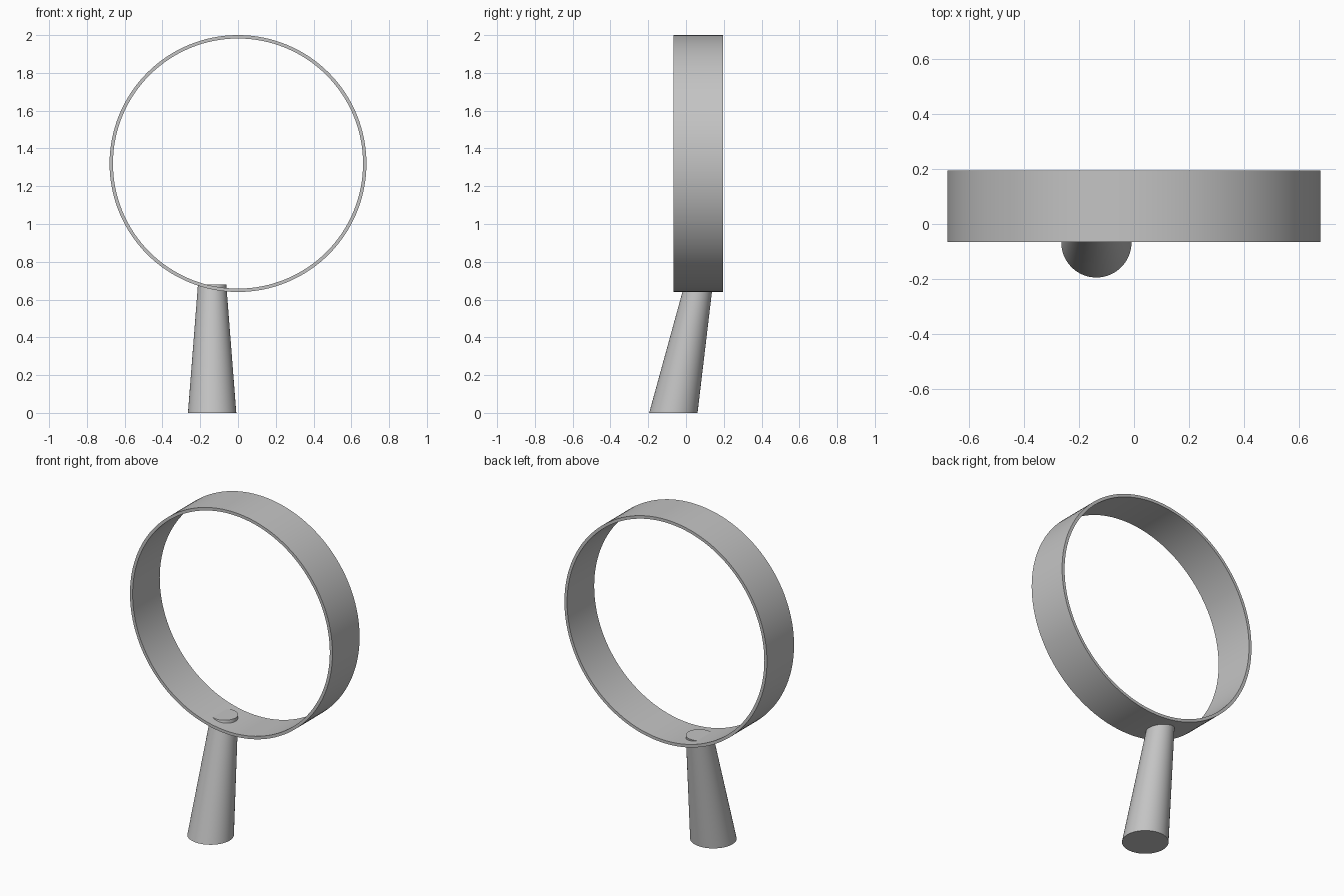
import bpy
import bmesh
import math

cube = bpy.data.objects.get("Cube")
if cube:
    bpy.data.objects.remove(cube, do_unlink=True)

grey = bpy.data.materials.new("plain grey")
grey.use_nodes = True
colour = (0.55, 0.55, 0.55, 1)
grey.diffuse_color = colour
grey.node_tree.nodes["Principled BSDF"].inputs["Base Color"].default_value = colour


def circle(bm, centre, radius, axis, count):
    """Ring of vertices around the y or z axis."""
    x, y, z = centre
    verts = []
    for i in range(count):
        a = 2 * math.pi * i / count
        u, v = radius * math.cos(a), radius * math.sin(a)
        verts.append(bm.verts.new((x + u, y + v, z) if axis == "z" else (x + u, y, z + v)))
    return verts


def bridge(bm, a, b):
    for i in range(len(a)):
        j = (i + 1) % len(a)
        bm.faces.new((a[i], a[j], b[j], b[i]))


def finish(bm, name):
    bmesh.ops.recalc_face_normals(bm, faces=bm.faces[:])
    mesh = bpy.data.meshes.new(name)
    bm.to_mesh(mesh)
    bm.free()
    mesh.materials.append(grey)
    obj = bpy.data.objects.new(name, mesh)
    bpy.context.collection.objects.link(obj)
    bpy.ops.object.select_all(action="DESELECT")
    obj.select_set(True)
    bpy.context.view_layer.objects.active = obj
    bpy.ops.object.shade_smooth_by_angle(angle=math.radians(30))


# Open lens rim: a thin-walled band around the y axis
bm = bmesh.new()
front, back, height, outer, inner = -0.065, 0.195, 1.32, 0.68, 0.662
loops = [circle(bm, (0, y, height), r, "y", 128)
         for y, r in ((front, outer), (back, outer), (back, inner), (front, inner))]
for i in range(4):
    bridge(bm, loops[i], loops[(i + 1) % 4])
finish(bm, "lens_rim")

# Tapered, leaning handle whose tip pokes through the rim
bm = bmesh.new()
base = circle(bm, (-0.137, -0.067, 0), 0.128, "z", 64)
tip = circle(bm, (-0.137, 0.067, 0.68), 0.075, "z", 64)
bridge(bm, base, tip)
bm.faces.new(base)
bm.faces.new(tip)
finish(bm, "handle")
